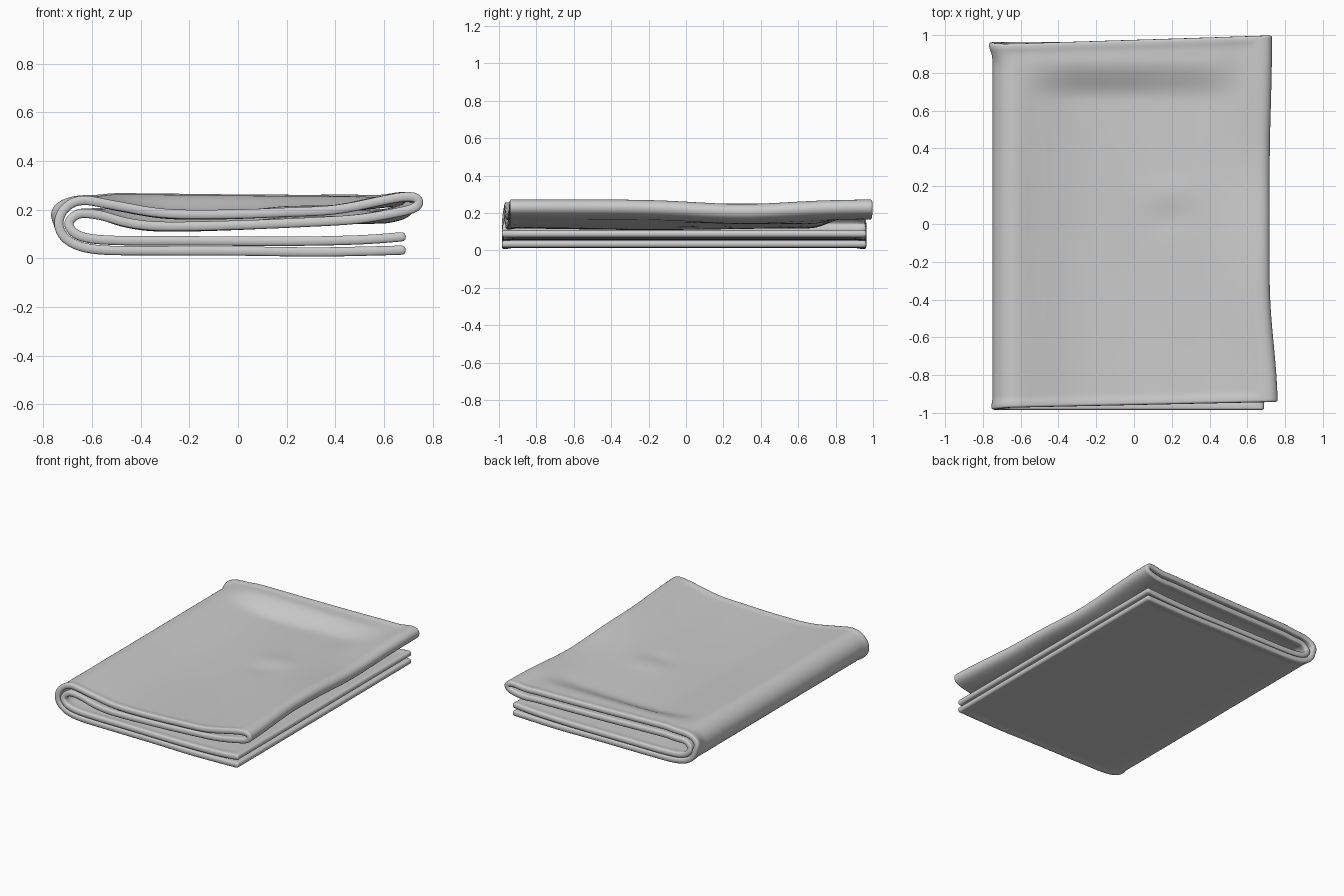
import bpy, bmesh, math
from mathutils import Vector

old = bpy.data.objects.get("Cube")
if old:
    bpy.data.objects.remove(old, do_unlink=True)

# One continuous cloth section (x, z): bottom, outer fold, top, right fold, inner fold, lower lip
PATH = [(.69, .034), (.5, .029), (.3, .026), (0, .030), (-.35, .031), (-.58, .036), (-.69, .068),
        (-.735, .13), (-.715, .2), (-.64, .238), (-.5, .213), (-.3, .180), (-.05, .178), (.2, .189),
        (.4, .202), (.6, .240), (.71, .253), (.742, .230), (.7, .198), (.5, .165), (.3, .150),
        (0, .134), (-.3, .127), (-.45, .142), (-.57, .176), (-.655, .182), (-.695, .14),
        (-.65, .092), (-.52, .074), (-.2, .072), (.2, .070), (.5, .076), (.69, .090)]
STEPS, ROWS = 5, 52


def smooth(a, b, t):
    t = max(0, min(1, (t - a) / (b - a)))
    return t * t * (3 - 2 * t)


def bump(t, centre, width):
    return math.exp(-((t - centre) / width) ** 2)


def section(u):
    """Smooth curve through PATH at parameter u."""
    i = min(int(u), len(PATH) - 2)
    f = u - i
    p = [Vector(PATH[max(0, min(len(PATH) - 1, i + k))]) for k in (-1, 0, 1, 2)]
    return .5 * (2 * p[1] + (p[2] - p[0]) * f + (2 * p[0] - 5 * p[1] + 4 * p[2] - p[3]) * f ** 2
                 + (3 * p[1] - p[0] - 3 * p[2] + p[3]) * f ** 3)


def cloth_point(u, v):
    x, z = section(u)
    upper = smooth(7, 9, u) * (1 - smooth(25, 27, u))
    across = (x + .75) / 1.5
    # Slightly skewed front and back edges
    front = -.985 + upper * (.01 + .032 * across)
    back = .965 + upper * (-.013 + .047 * across)
    y = front + (back - front) * v
    # Raised rim along the back, sunken middle
    rim = smooth(.66, .87, y) * upper
    outer = 1 - smooth(16.5, 18.5, u)
    target = .246 * outer + .190 * (1 - outer)
    flat = smooth(-.68, -.5, x) * (1 - smooth(.5, .68, x))
    z += rim * flat * (target - z)
    # Dipping right edge, small dent, gentle rumples
    z -= upper * .024 * bump(y, .3, .35) * smooth(.35, .65, x)
    z += upper * (.010 * bump(x, .2, .13) * bump(y, .16, .08) - .008 * bump(x, .18, .1) * bump(y, .03, .06))
    z += upper * flat * .004 * math.sin(4 * y + 3 * x)
    # Bowed side edges and flared back left corner
    right = max(0, x / .74) ** 2
    x += right * upper * (-.042 * smooth(-.97, -.3, y) + .012 * smooth(.3, .95, y))
    x -= .028 * smooth(.84, .95, y) * smooth(.13, .2, z) * smooth(-.6, -.7, x) if x < -.6 and u < 12 else 0
    return Vector((x, y, z))


def hem_weight(u, v):
    """Thicker cloth along the hems."""
    edge = min(v, 1 - v)
    side = smooth(15.35, 15.5, u) * (1 - smooth(18.4, 18.6, u))
    ends = max(1 - smooth(.25, .4, u), smooth(31.6, 31.75, u))
    return max(.72, 1 - .28 * smooth(.016, .026, edge), .72 + .28 * side, .72 + .28 * ends)


# Rows crowd towards the front and back hems
rows = [j / ROWS - .1 * math.sin(2 * math.pi * j / ROWS) for j in range(ROWS + 1)]
cols = [i / STEPS for i in range((len(PATH) - 1) * STEPS + 1)]

bm = bmesh.new()
hem = bm.verts.layers.deform.verify()
grid = []
for u in cols:
    line = []
    for v in rows:
        vert = bm.verts.new(cloth_point(u, v))
        vert[hem][0] = hem_weight(u, v)
        line.append(vert)
    grid.append(line)
for a, b in zip(grid, grid[1:]):
    for j in range(ROWS):
        bm.faces.new((a[j], a[j + 1], b[j + 1], b[j]))
mesh = bpy.data.meshes.new("folded_cloth")
bm.to_mesh(mesh)
bm.free()

cloth = bpy.data.objects.new("folded_cloth", mesh)
bpy.context.collection.objects.link(cloth)
cloth.vertex_groups.new(name="hem")

# Cloth thickness with rounded rims
solid = cloth.modifiers.new("thickness", 'SOLIDIFY')
solid.thickness = .038
solid.offset = 0
solid.vertex_group = "hem"
sub = cloth.modifiers.new("rounding", 'SUBSURF')
sub.levels = sub.render_levels = 1

# Plain grey fabric
mat = bpy.data.materials.new("light_grey_fabric")
mat.use_nodes = True
grey = (.6, .6, .6, 1)
mat.diffuse_color = grey
bsdf = mat.node_tree.nodes["Principled BSDF"]
bsdf.inputs["Base Color"].default_value = grey
bsdf.inputs["Roughness"].default_value = .8
mesh.materials.append(mat)

bpy.context.view_layer.objects.active = cloth
cloth.select_set(True)
bpy.ops.object.shade_smooth()
